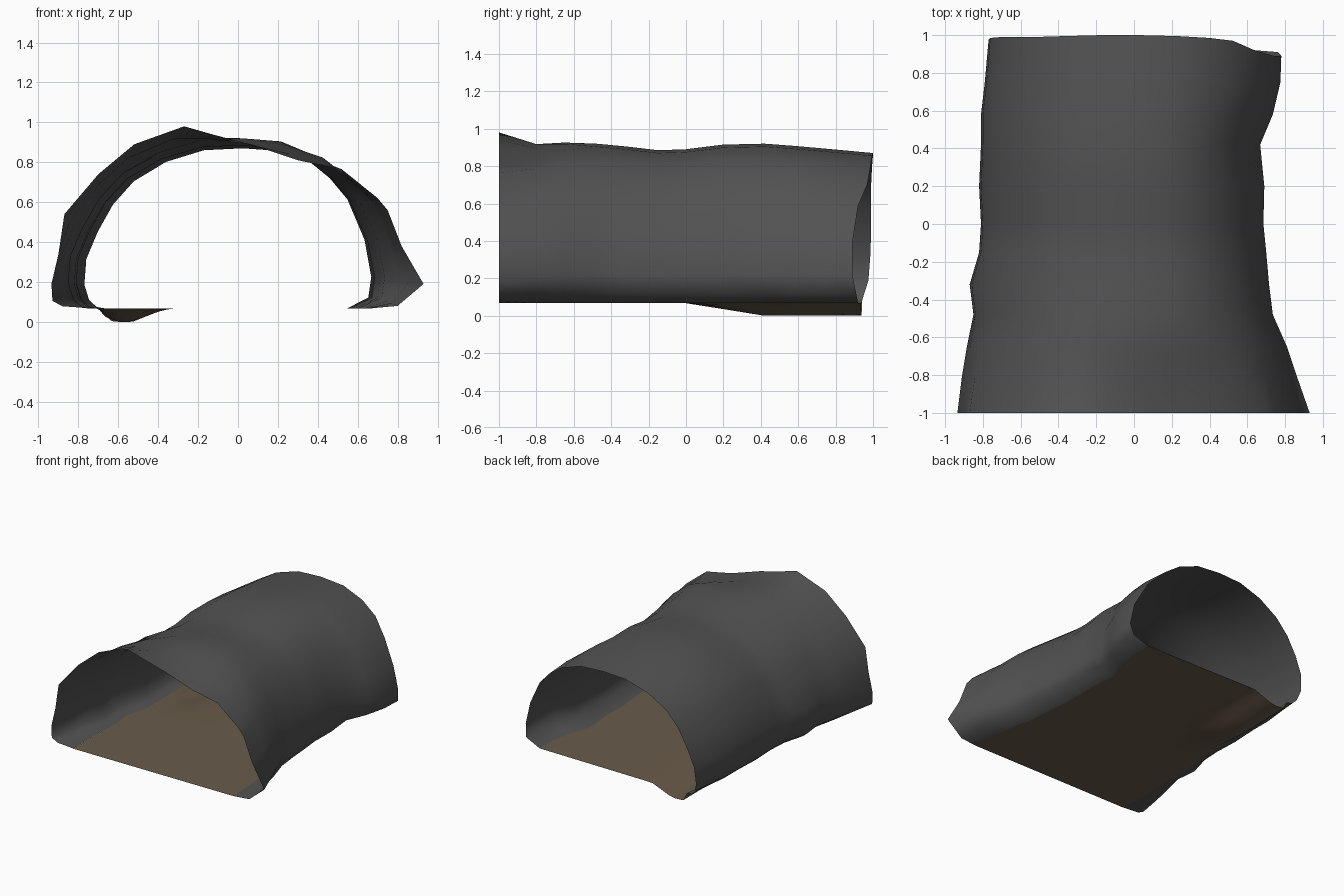
import bpy

if "Cube" in bpy.data.objects:
    bpy.data.objects.remove(bpy.data.objects["Cube"])


def material(name, rgb):
    m = bpy.data.materials.new(name)
    m.diffuse_color = (*rgb, 1)
    m.use_nodes = True
    m.node_tree.nodes["Principled BSDF"].inputs["Base Color"].default_value = m.diffuse_color
    return m


rock = material("dark rock", (0.085, 0.085, 0.085))
dirt = material("brown dirt", (0.14, 0.105, 0.068))

# Cross-sections of the tunnel at the mouth and in the middle, left foot to right foot
FRONT = [(-.74, .068), (-.88, .078), (-.93, .105), (-.935, .19), (-.90, .34), (-.87, .54),
         (-.70, .74), (-.52, .89), (-.27, .98), (-.13, .94), (.06, .89), (.30, .81),
         (.52, .765), (.70, .62), (.75, .56), (.82, .38), (.93, .19), (.80, .08), (.66, .067)]
MID = [(-.70, .067), (-.745, .075), (-.785, .11), (-.81, .19), (-.80, .32), (-.74, .46),
       (-.66, .60), (-.55, .72), (-.38, .82), (-.18, .88), (.02, .89), (.20, .875),
       (.35, .81), (.46, .72), (.56, .60), (.65, .40), (.685, .22), (.67, .12), (.56, .067)]
# Stations: y, left reach, right reach, crown height
STATIONS = [(-1, .935, .93, .98), (-.8, .91, .86, .945), (-.65, .885, .81, .945),
            (-.48, .85, .735, .92), (-.32, .87, .715, .905), (-.15, .82, .70, .885),
            (0, .81, .685, .89), (.2, .82, .69, .915), (.42, .81, .668, .92),
            (.58, .81, .735, .908), (.75, .79, .775, .893), (1, .77, .78, .87)]
# Where the back rim ends for each point of the section
RIM = [.94, .94, .95, .975, .985, .99, .99, .99, .995, 1, 1, .995, .985, .97, .92,
       .89, .89, .91, .92]


def section(y, left, right, top):
    t = min(1, max(0, (y + 1) / .5))
    pts = []
    for (fx, fz), (mx, mz), rim in zip(FRONT, MID, RIM):
        f = fx * (left / .935 if fx < 0 else right / .93)
        m = mx * (left / .81 if mx < 0 else right / .685)
        fh = .067 + (fz - .067) * (top - .067) / .913
        mh = .067 + (mz - .067) * (top - .067) / .823
        pts.append((f + (m - f) * t, rim if y == 1 else y, fh + (mh - fh) * t))
    return pts


def grid_object(name, rows, mat):
    n = len(rows[0])
    faces = [(r * n + i, (r + 1) * n + i, (r + 1) * n + i + 1, r * n + i + 1)
             for r in range(len(rows) - 1) for i in range(n - 1)]
    if name == "tunnel_floor":
        faces = [f[::-1] for f in faces]
    me = bpy.data.meshes.new(name)
    me.from_pydata([p for row in rows for p in row], [], faces)
    me.materials.append(mat)
    me.polygons.foreach_set("use_smooth", [True] * len(faces))
    me.update()
    ob = bpy.data.objects.new(name, me)
    bpy.context.collection.objects.link(ob)
    return ob


# Arched wall, a single open sheet
walls = [section(*s) for s in STATIONS]
grid_object("tunnel_wall", walls, rock)


def ramp(v, a, b):
    return min(1, max(0, (v - a) / (b - a)))


# Flat floor between the feet of the wall, with a sunken trough at the back left
floor = []
for row in walls:
    (x0, y0, z0), (x1, y1, z1) = row[0], row[-1]
    line = []
    for u in (0, .025, .08, .12, .18, .23, .28, .45, .65, .85, 1):
        x = x0 + (x1 - x0) * u
        y = y0 + (y1 - y0) * u
        sink = ramp(y, .12, .29) * ramp(x, x0 - .02, -.63) * (1 - ramp(x, -.53, -.36))
        line.append((x, y, .067 * (1 - sink) if 0 < u < 1 else .067))
    floor.append(line)
grid_object("tunnel_floor", floor, dirt)
